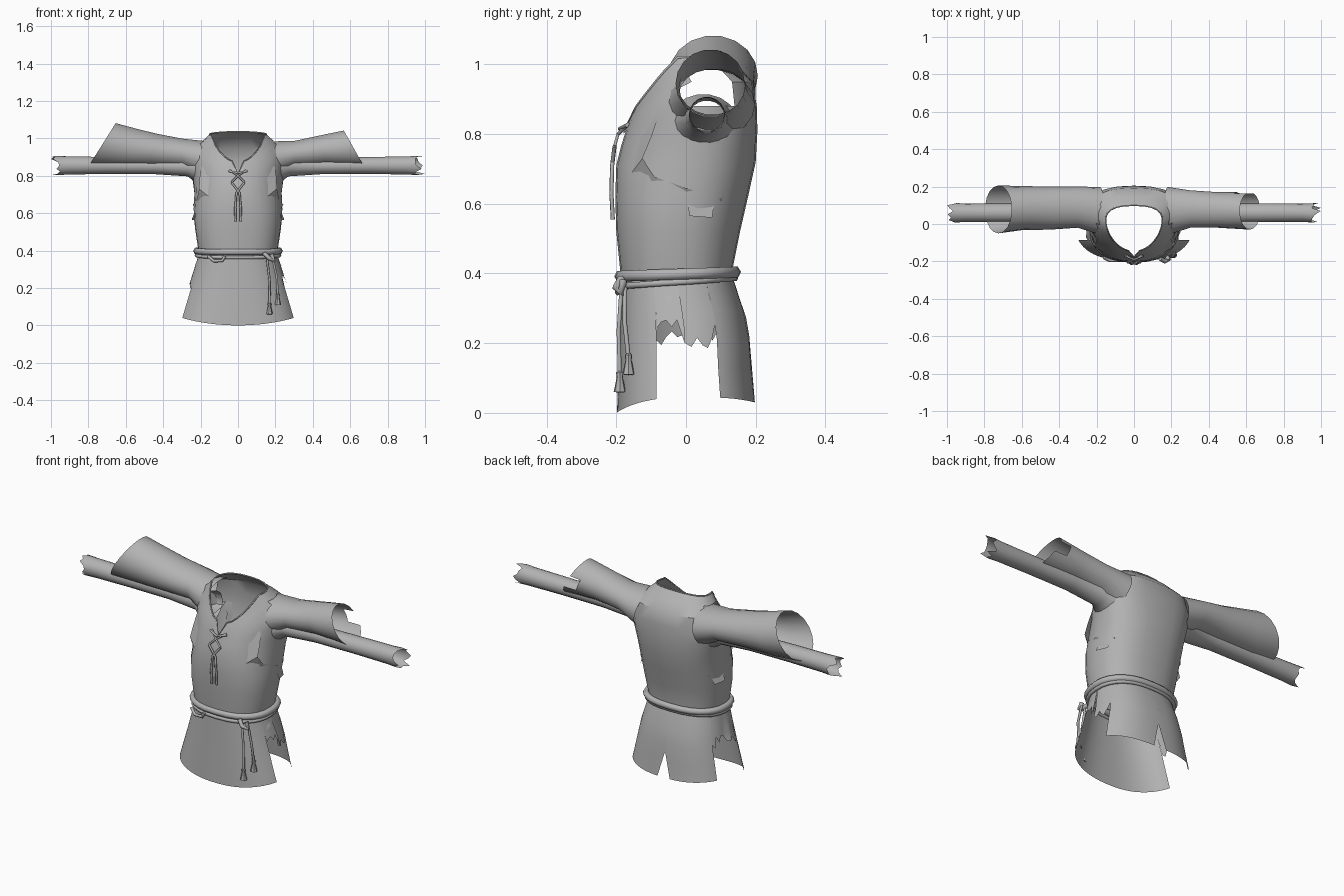
import bpy, bmesh, math, random
from mathutils import Vector
from mathutils.bvhtree import BVHTree

random.seed(4)
cube = bpy.data.objects.get("Cube")
if cube:
    bpy.data.objects.remove(cube)

cloth = bpy.data.materials.new("grey_cloth")
cloth.use_nodes = True
GREY = (0.45, 0.45, 0.45, 1)
cloth.diffuse_color = GREY
cloth.node_tree.nodes["Principled BSDF"].inputs["Base Color"].default_value = GREY
parts = []


def finish(name, bm):
    bmesh.ops.remove_doubles(bm, verts=bm.verts, dist=0.0005)
    mesh = bpy.data.meshes.new(name)
    bm.to_mesh(mesh)
    bm.free()
    obj = bpy.data.objects.new(name, mesh)
    bpy.context.collection.objects.link(obj)
    mesh.materials.append(cloth)
    parts.append(obj)


def loft(bm, rings, closed=True):
    rows = [[bm.verts.new(p) for p in ring] for ring in rings]
    n = len(rows[0])
    for a, b in zip(rows, rows[1:]):
        for i in range(n if closed else n - 1):
            j = (i + 1) % n
            bm.faces.new((a[i], a[j], b[j], b[i]))
    return rows


def power(v, e):
    return math.copysign(abs(v) ** e, v)


def oval(t, half, front, back, taper=0):
    """Point on a squarish oval; taper widens the back and narrows the front."""
    s = math.sin(t)
    y = (front + back) / 2 + (back - front) / 2 * power(s, 0.88)
    return half * power(math.cos(t), 0.8) * (1 + taper * s), y


def cord(name, points, radius, cyclic=False):
    curve = bpy.data.curves.new(name, "CURVE")
    curve.dimensions = "3D"
    curve.bevel_depth = radius
    curve.bevel_resolution = 1
    curve.use_fill_caps = True
    spline = curve.splines.new("POLY")
    spline.points.add(len(points) - 1)
    for p, co in zip(spline.points, points):
        p.co = (*co, 1)
    spline.use_cyclic_u = cyclic
    obj = bpy.data.objects.new(name, curve)
    bpy.context.collection.objects.link(obj)
    curve.materials.append(cloth)


# Torso: half width, front y, back y, taper, then height at front, side and back
N = 28
ANGLES = [math.tau * i / N for i in range(N)]
BODY = [(.205, -.185, .135, 0, .35, .35, .35), (.215, -.19, .135, 0, .42, .42, .42),
        (.23, -.2, .155, 0, .52, .52, .52), (.237, -.203, .178, .02, .62, .62, .62),
        (.233, -.2, .2, .1, .71, .71, .72), (.24, -.185, .205, .2, .77, .8, .81),
        (.245, -.172, .203, .25, .81, .88, .88), (.228, -.16, .192, .24, .84, .95, .95),
        (.185, -.152, .145, .24, .86, .985, 1.0), (.145, -.145, .1, .3, .875, 1.02, 1.035)]
rings = []
for half, front, back, taper, zf, zs, zb in BODY:
    ring = []
    for t in ANGLES:
        s = math.sin(t)
        z = zs + (zf - zs) * -s if s < 0 else zs + (zb - zs) * s * s
        ring.append((*oval(t, half, front, back, taper), z))
    rings.append(ring)
bm = bmesh.new()
rows = loft(bm, rings)
surface = BVHTree.FromBMesh(bm)
# Neck slit below the collar
mid = N * 3 // 4
for k, drop in ((-1, .065), (-2, .055), (-3, .04)):
    rows[k][mid].co.z -= drop
    rows[k][mid].co.y -= drop * .5
# Arm openings inside the sleeves
holes = []
for f in bm.faces:
    c = f.calc_center_median()
    if c.z > .89 and abs(c.x) > .2 and abs(c.y - .05) < .08:
        holes.append(f)
bmesh.ops.delete(bm, geom=holes, context="FACES")
finish("torso", bm)


def side_point(sx, y, z):
    return surface.ray_cast(Vector((sx, y, z)), Vector((-sx, 0, 0)))[0]


def side_ribbon(name, sx, table):
    """Cloth strip: seam y, seam z, then shift in y, z and lift of its loose edge."""
    bm = bmesh.new()
    seam = [side_point(sx, row[0], row[1]) for row in table]
    edge = [p + Vector((sx * row[4], row[2], row[3])) for p, row in zip(seam, table)]
    loft(bm, [seam, edge], closed=False)
    finish(name, bm)


# Skirt: front and back panels with torn side vents
def skirt_point(t, z):
    k = (.38 - z) / .38
    half = .21 + (.12 if math.sin(t) < 0 else .085) * k
    back = .137 + .04 * min(1, k * 3) + .025 * k * k
    return Vector((*oval(t, half, -.185 - .013 * k, back), z))


M = 80
tatter = [random.uniform(.18, .27) for i in range(M)]


def hem(i, side):
    s = math.sin(math.tau * i / M)
    if side:
        return tatter[i % M]
    if s < 0:
        return .045 * (1 - s * s) ** .8
    # Narrow slit in the middle of the back
    return .045 - .015 * s ** 3 + (.14 if i == M // 4 else 0)


bm = bmesh.new()
for i in range(M):
    side = -.37 < math.sin(math.tau * (i + .5) / M) < .46
    ends = []
    for j in (i, i + 1):
        drop = hem(j, side) - .38
        ends.append([skirt_point(math.tau * j / M, .38 + drop * r / 4) for r in range(5)])
    loft(bm, ends, closed=False)
finish("skirt", bm)


# Sleeves: wide torn outer sleeve over a narrow inner one
def arm_ring(x, slant, y, z, ry, rz, n=18):
    out = []
    for i in range(n):
        a = math.tau * i / n
        out.append((x - slant * math.sin(a), y + ry * math.cos(a), z + rz * math.sin(a)))
    return out


OUTER = {
    "right": (-1, [(.18, .02, .07, .885, .128, .1), (.3, .0, .09, .92, .11, .08),
                   (.45, .02, .085, .935, .115, .09), (.6, .05, .085, .95, .118, .105),
                   (.725, .072, .078, .968, .128, .115)]),
    "left": (1, [(.18, .02, .07, .885, .128, .1), (.3, .0, .08, .915, .1, .072),
                 (.45, .02, .075, .935, .095, .08), (.55, .04, .072, .942, .098, .09),
                 (.62, .055, .07, .945, .1, .098)])}
for name, (sx, table) in OUTER.items():
    bm = bmesh.new()
    loft(bm, [[(sx * x, y, z) for x, y, z in arm_ring(*row)] for row in table])
    if sx > 0:
        # Torn gap at the back of the cuff
        torn = [f for f in bm.faces if f.calc_center_median().x > .53
                and f.calc_center_median().y > .13 and .9 < f.calc_center_median().z < .98]
        bmesh.ops.delete(bm, geom=torn, context="FACES")
    finish(name + "_outer_sleeve", bm)

    bm = bmesh.new()
    shape = [(.2, 0, .05, .83, .1, .085), (.27, 0, .058, .848, .062, .052),
             (.45, 0, .06, .852, .05, .044), (.7, 0, .06, .855, .05, .046),
             (.9, 0, .06, .855, .049, .049), (.965, 0, .06, .855, .052, .052)]
    rows = loft(bm, [[(sx * x, y, z) for x, y, z in arm_ring(*row)] for row in shape])
    for v in rows[-1]:
        v.co.x += sx * random.uniform(-.02, .035)
    finish(name + "_inner_sleeve", bm)

    # Flared edge of the armhole, side tear and loose cloth at the hip
    side_ribbon(name + "_armhole_edge", sx, [
        (-.09, .85, .01, 0, .012), (-.13, .79, .03, 0, .05), (-.155, .69, .03, .04, .05),
        (-.1, .665, .01, .012, .008), (0, .635, 0, .01, .006), (.1, .605, 0, .01, .006),
        (.15, .68, -.01, .008, .008), (.175, .75, -.02, .01, .02), (.18, .82, -.02, 0, .04)])
    side_ribbon(name + "_side_tear", sx, [
        (.005, .6, .005, -.035, .014), (.08, .595, -.005, -.035, .014)])
    side_ribbon(name + "_hip_flap", sx, [
        (-.12, .37, .01, -.1, .035), (-.08, .37, .02, -.06, .03), (-.04, .37, 0, -.05, .025)])

# Collar edge
band = [Vector(p) for p in rings[-1]]
band[mid] += Vector((0, -.03, -.065))
cord("collar_edge", band, .004, True)

# Rope belt: a main loop and a lower strand that sags at the front
for name, z0, sag, r in (("belt", .398, .006, .018), ("belt_lower_strand", .375, .012, .01)):
    path = []
    for t in ANGLES:
        x, y = oval(t, .222, -.188, .14)
        path.append((x, y, z0 + sag * math.sin(t)))
    cord(name, path, r, True)
cord("belt_loop", [(-.16, -.18, .37), (-.13, -.195, .345), (-.085, -.195, .345),
                   (-.07, -.195, .37)], .009)


# Belt knot and tasselled cords
def tassel(name, top, bottom):
    a, b = Vector(top), Vector(bottom)
    middle = a.lerp(b, .5) + Vector((.008, -.006, 0))
    cord(name + "_cord", [a, middle, b], .0065)
    bm = bmesh.new()
    loft(bm, [[b + Vector((r * math.cos(q), r * math.sin(q), dz))
               for q in ANGLES[::4]] for r, dz in
              ((.002, .014), (.011, .006), (.009, -.008), (.018, -.05), (.001, -.052))])
    finish(name, bm)


cord("belt_knot", [(.14, -.185, .385), (.165, -.2, .36), (.19, -.185, .345), (.18, -.18, .38)], .012)
tassel("long_tassel", (.155, -.185, .36), (.168, -.19, .11))
tassel("short_tassel", (.185, -.175, .36), (.213, -.165, .16))

# Neck lacing with hanging ends
for sx in (-1, 1):
    cord("lace_cross", [(sx * .045, -.165, .83), (0, -.195, .8), (-sx * .035, -.205, .765)], .005)
    cord("lace_end", [(-sx * .035, -.205, .765), (sx * .008, -.212, .71),
         (sx * .015, -.214, .63), (sx * .014, -.21, .555)], .006)
cord("lace_top", [(-.05, -.17, .825), (0, -.19, .815), (.05, -.17, .825)], .006)

# Smooth shading with sharp folds kept
bpy.ops.object.select_all(action="DESELECT")
for obj in parts:
    obj.select_set(True)
bpy.context.view_layer.objects.active = parts[0]
bpy.ops.object.shade_smooth_by_angle(angle=math.radians(35))
